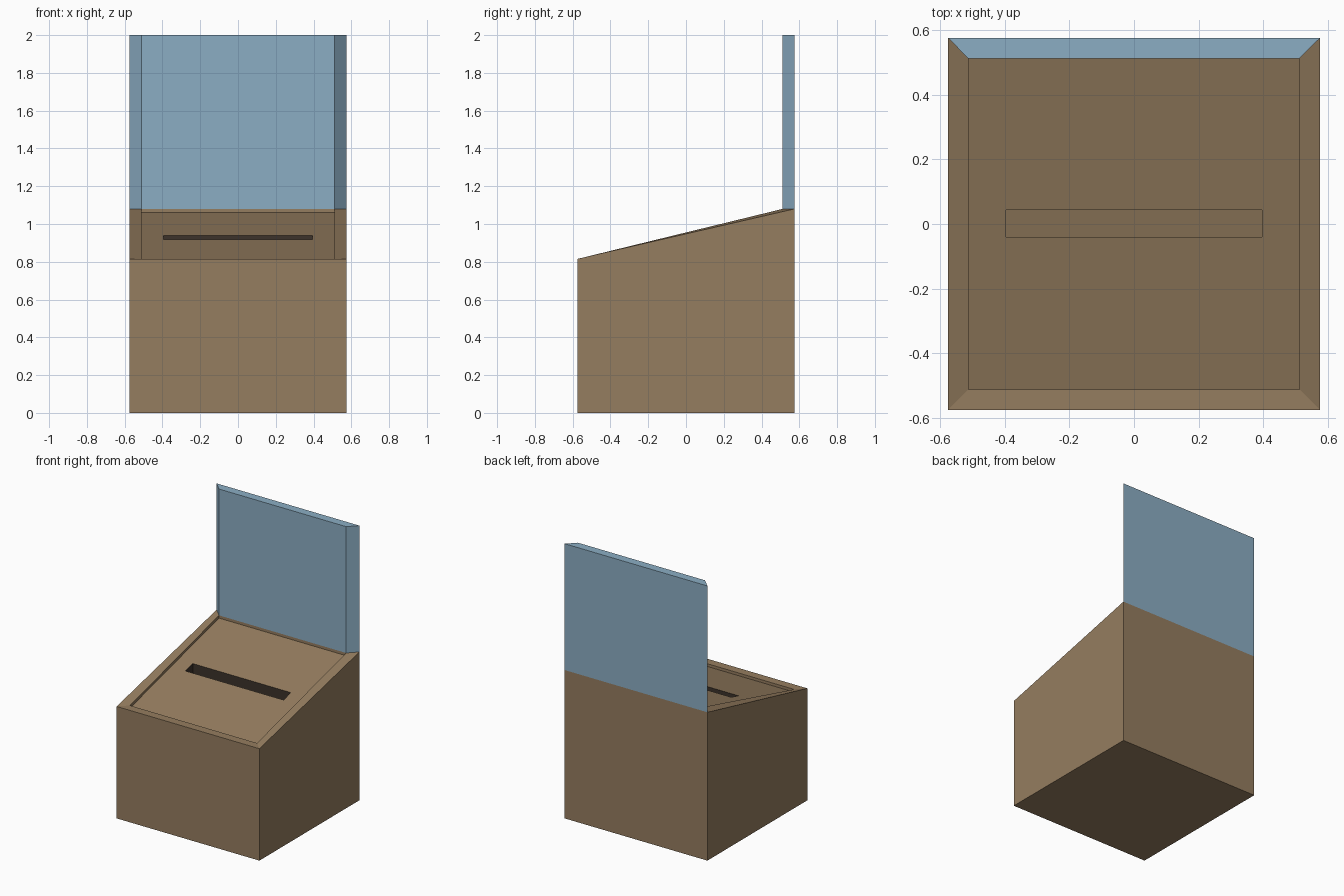
import bpy
import bmesh

if "Cube" in bpy.data.objects:
    bpy.data.objects.remove(bpy.data.objects["Cube"], do_unlink=True)

OUTER, INNER = 0.575, 0.512      # half widths of body and recessed panel
FRONT, BACK, TOP = 0.815, 1.08, 2.0
RECESS, SLOT_DEPTH = 0.02, 0.15


def material(name, rgb):
    mat = bpy.data.materials.new(name)
    mat.use_nodes = True
    mat.diffuse_color = (*rgb, 1)
    mat.node_tree.nodes["Principled BSDF"].inputs["Base Color"].default_value = (*rgb, 1)
    return mat


brown = material("brown", (0.30, 0.205, 0.115))
blue = material("pale blue", (0.26, 0.42, 0.55))
dark = material("dark brown", (0.045, 0.032, 0.024))


def ring(bm, hx, y0, y1, z0, z1):
    """Rectangular loop, sloping from z0 at the front to z1 at the back."""
    return [bm.verts.new(p) for p in
            ((-hx, y0, z0), (hx, y0, z0), (hx, y1, z1), (-hx, y1, z1))]


def bridge(bm, a, b, mat=0):
    for i in range(4):
        j = (i + 1) % 4
        bm.faces.new((a[i], a[j], b[j], b[i])).material_index = mat


def finish(bm, name, mats):
    bmesh.ops.recalc_face_normals(bm, faces=bm.faces)
    mesh = bpy.data.meshes.new(name)
    bm.to_mesh(mesh)
    bm.free()
    for mat in mats:
        mesh.materials.append(mat)
    obj = bpy.data.objects.new(name, mesh)
    bpy.context.collection.objects.link(obj)
    return obj


# Body: outer walls, rim, recessed sloping panel and slot
bm = bmesh.new()
slope = (BACK - FRONT) / (2 * INNER)
middle = (FRONT + BACK) / 2 - RECESS
s0, s1 = -0.04, 0.044
base = ring(bm, OUTER, -OUTER, OUTER, 0, 0)
rim_out = ring(bm, OUTER, -OUTER, OUTER, FRONT, BACK)
rim_in = ring(bm, INNER, -INNER, INNER, FRONT, BACK)
panel = ring(bm, INNER, -INNER, INNER, FRONT - RECESS, BACK - RECESS)
slot = ring(bm, 0.395, s0, s1, middle + slope * s0, middle + slope * s1)
floor = ring(bm, 0.395, s0, s1, middle + slope * s0 - SLOT_DEPTH,
             middle + slope * s1 - SLOT_DEPTH)
bm.faces.new(base)
for lower, upper in ((base, rim_out), (rim_out, rim_in), (rim_in, panel), (panel, slot)):
    bridge(bm, lower, upper)
bridge(bm, slot, floor, 1)
bm.faces.new(floor)
finish(bm, "box_body", (brown, dark))

# Upright back board with slanted side edges
bm = bmesh.new()
levels = [[bm.verts.new(p) for p in
           ((-INNER, INNER, z), (INNER, INNER, z), (OUTER, OUTER, z), (-OUTER, OUTER, z))]
          for z in (BACK, TOP)]
bridge(bm, *levels)
for loop in levels:
    bm.faces.new(loop)
finish(bm, "back_board", (blue,))
